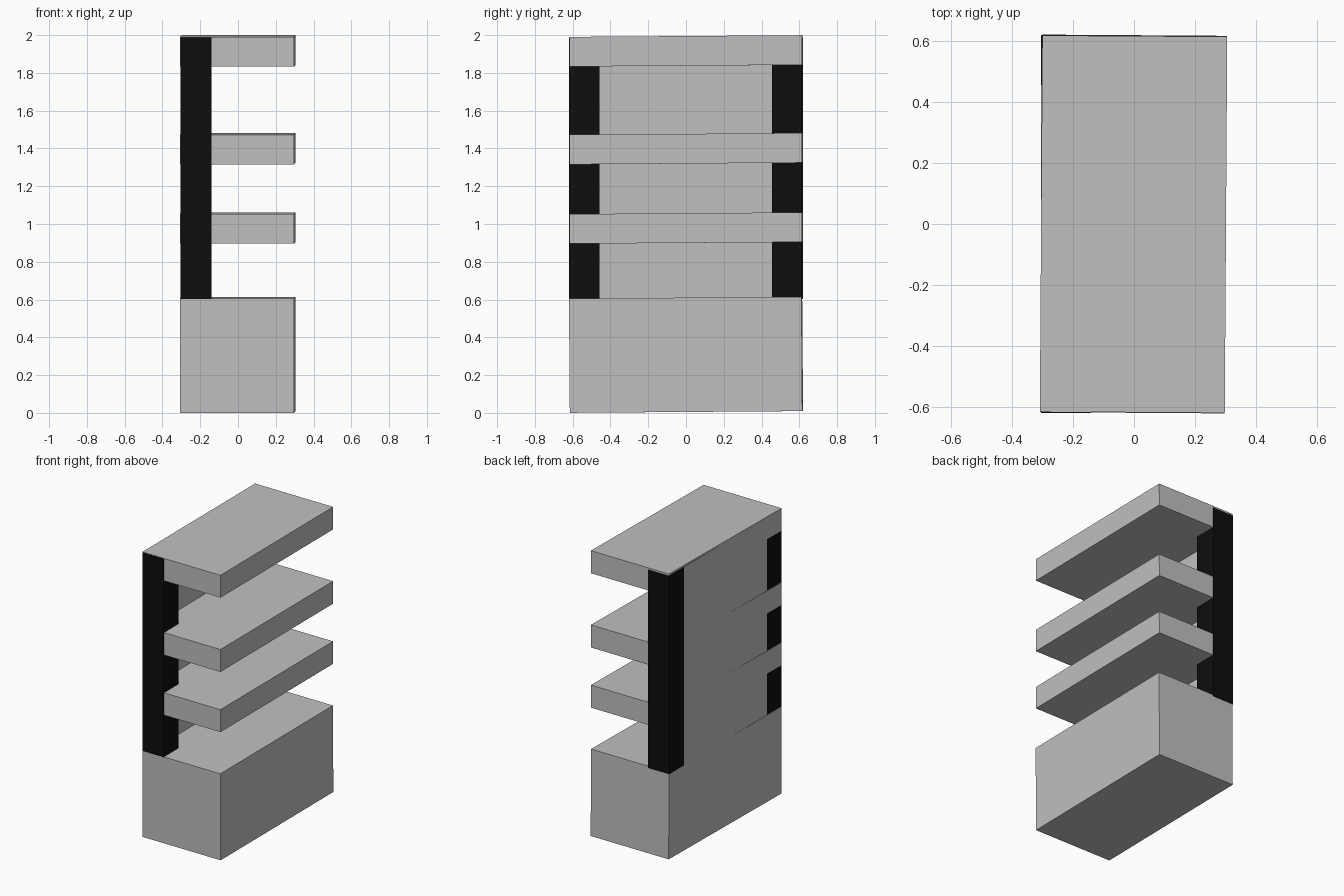
import bpy
import math

if "Cube" in bpy.data.objects:
    bpy.data.objects.remove(bpy.data.objects["Cube"])


def material(name, value):
    m = bpy.data.materials.new(name)
    m.diffuse_color = (value, value, value, 1)
    m.use_nodes = True
    m.node_tree.nodes["Principled BSDF"].inputs["Base Color"].default_value = m.diffuse_color
    return m


grey = material("light_grey", 0.527)
black = material("black", 0.004)


def box(name, low, high, mat, tilt=(0, 0, 0)):
    bpy.ops.mesh.primitive_cube_add(
        size=1, location=[(a + b) / 2 for a, b in zip(low, high)], rotation=tilt)
    ob = bpy.context.object
    ob.name = name
    ob.scale = [b - a for a, b in zip(low, high)]
    ob.data.materials.append(mat)
    return ob


# The base and shelves sit very slightly askew
TILT = (math.radians(0.42), 0, math.radians(-0.38))

# Base block and the three shelves above it
for name, z0, z1 in (("base", 0.005, 0.61), ("lower_shelf", 0.90, 1.057),
                     ("middle_shelf", 1.32, 1.477), ("top_shelf", 1.838, 1.995)):
    box(name, (-0.304, -0.6155, z0), (0.301, 0.6155, z1), grey, TILT)

# Two square posts on the rear edge
box("front_post", (-0.304, -0.619, 0.604), (-0.14, -0.457, 1.987), black)
box("back_post", (-0.304, 0.455, 0.604), (-0.14, 0.619, 1.987), black)

# Thin panel between the posts
box("rear_panel", (-0.304, -0.457, 0.604), (-0.255, 0.455, 1.987), grey)
